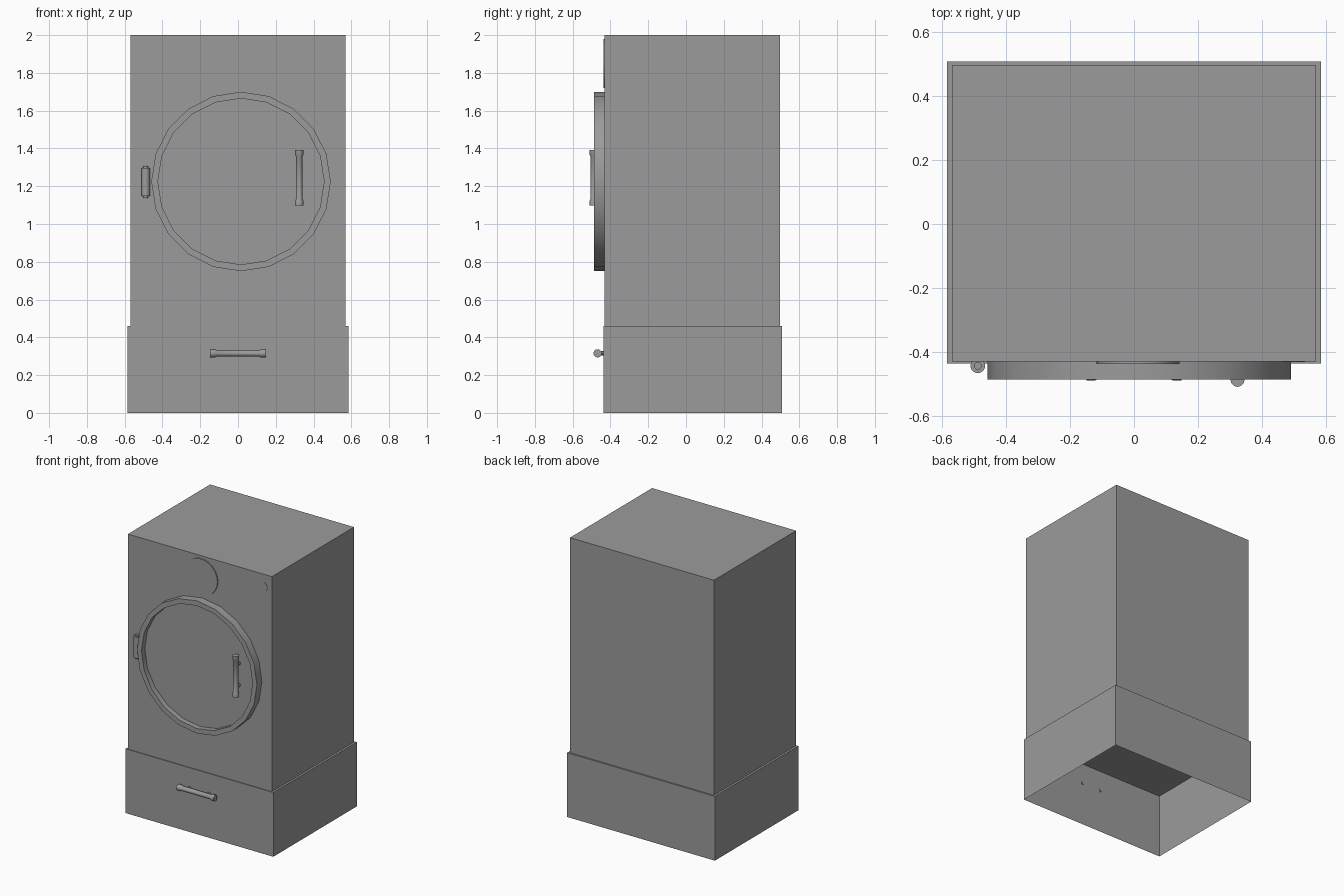
import bpy, bmesh, math
from mathutils import Vector, Matrix

if "Cube" in bpy.data.objects:
    bpy.data.objects.remove(bpy.data.objects["Cube"], do_unlink=True)

GREY = (0.33, 0.33, 0.33, 1.0)
mat = bpy.data.materials.new("plain grey")
mat.use_nodes = True
mat.diffuse_color = GREY
mat.node_tree.nodes["Principled BSDF"].inputs["Base Color"].default_value = GREY


def finish(name, bm, smooth=False):
    mesh = bpy.data.meshes.new(name)
    bm.to_mesh(mesh)
    bm.free()
    mesh.materials.append(mat)
    obj = bpy.data.objects.new(name, mesh)
    bpy.context.collection.objects.link(obj)
    if smooth:
        bpy.ops.object.select_all(action='DESELECT')
        obj.select_set(True)
        bpy.context.view_layer.objects.active = obj
        bpy.ops.object.shade_smooth_by_angle(angle=math.radians(32))
    return obj


def open_box(name, lo, hi, open_side=-1):
    """Box between two corners, without its lower face."""
    lo, hi = Vector(lo), Vector(hi)
    bm = bmesh.new()
    bmesh.ops.create_cube(bm, size=1, matrix=Matrix.Translation((lo + hi) / 2)
                          @ Matrix.Diagonal((*(hi - lo), 1)))
    bm.normal_update()
    bottom = [f for f in bm.faces if f.normal.z < -0.9]
    bmesh.ops.delete(bm, geom=bottom, context='FACES')
    return finish(name, bm)


def lathe(name, profile, origin, axis, sides):
    """Turn (radius, distance along axis) points around an axis."""
    bm = bmesh.new()
    vs = [bm.verts.new((r, 0, t)) for r, t in profile]
    es = [bm.edges.new(p) for p in zip(vs, vs[1:])]
    bmesh.ops.spin(bm, geom=vs + es, cent=(0, 0, 0), axis=(0, 0, 1),
                   angle=2 * math.pi, steps=sides)
    bmesh.ops.remove_doubles(bm, verts=bm.verts, dist=1e-5)
    bmesh.ops.recalc_face_normals(bm, faces=bm.faces)
    rot = Vector(axis).to_track_quat('Z', 'Y').to_matrix().to_4x4()
    bm.transform(Matrix.Translation(origin) @ rot)
    return finish(name, bm, True)


FRONT = (0, -1, 0)
BODY_Y, BASE_Y = -0.431, -0.436

# Cabinet and hollow plinth
open_box("cabinet_body", (-0.57, BODY_Y, 0.46), (0.57, 0.498, 2.0))
open_box("base_drawer", (-0.585, BASE_Y, 0.0), (0.585, 0.509, 0.46))

# Round door with raised rim and recessed panel
lathe("door", [(0.475, 0), (0.475, 0.056), (0.44, 0.056), (0.44, 0.018), (0, 0.018)],
      (0.016, BODY_Y, 1.225), FRONT, 20)

# Dial and small button
lathe("dial", [(0.13, 0), (0.13, 0.007), (0, 0.007)], (0.013, BODY_Y, 1.85), FRONT, 48)
lathe("button", [(0.035, 0), (0.035, 0.001), (0, 0.001)], (0.50, BODY_Y, 1.91), FRONT, 24)

# Hinge barrel with protruding pin
lathe("hinge", [(0, -0.085), (0.012, -0.085), (0.012, -0.075), (0.023, -0.075),
                (0.023, 0.075), (0.012, 0.075), (0.012, 0.085), (0, 0.085)],
      (-0.489, -0.444, 1.222), (0, 0, 1), 16)


# Bar handle with flared ends on two posts
def handle(prefix, centre, axis, back_y):
    half = [(0, 0.148), (0.022, 0.148), (0.022, 0.122), (0.017, 0.112)]
    profile = half + [(r, -t) for r, t in reversed(half)]
    lathe(prefix + "_bar", profile, centre, axis, 12)
    length = back_y - centre[1]
    for i, s in enumerate((-1, 1)):
        pos = Vector(centre) + Vector(axis) * 0.078 * s
        lathe(f"{prefix}_post_{i + 1}",
              [(0, 0), (0.012, 0), (0.012, length), (0, length)], pos, (0, 1, 0), 10)


handle("door_handle", (0.324, -0.488, 1.245), (0, 0, 1), -0.44)
handle("drawer_handle", (0, -0.468, 0.315), (1, 0, 0), -0.43)
